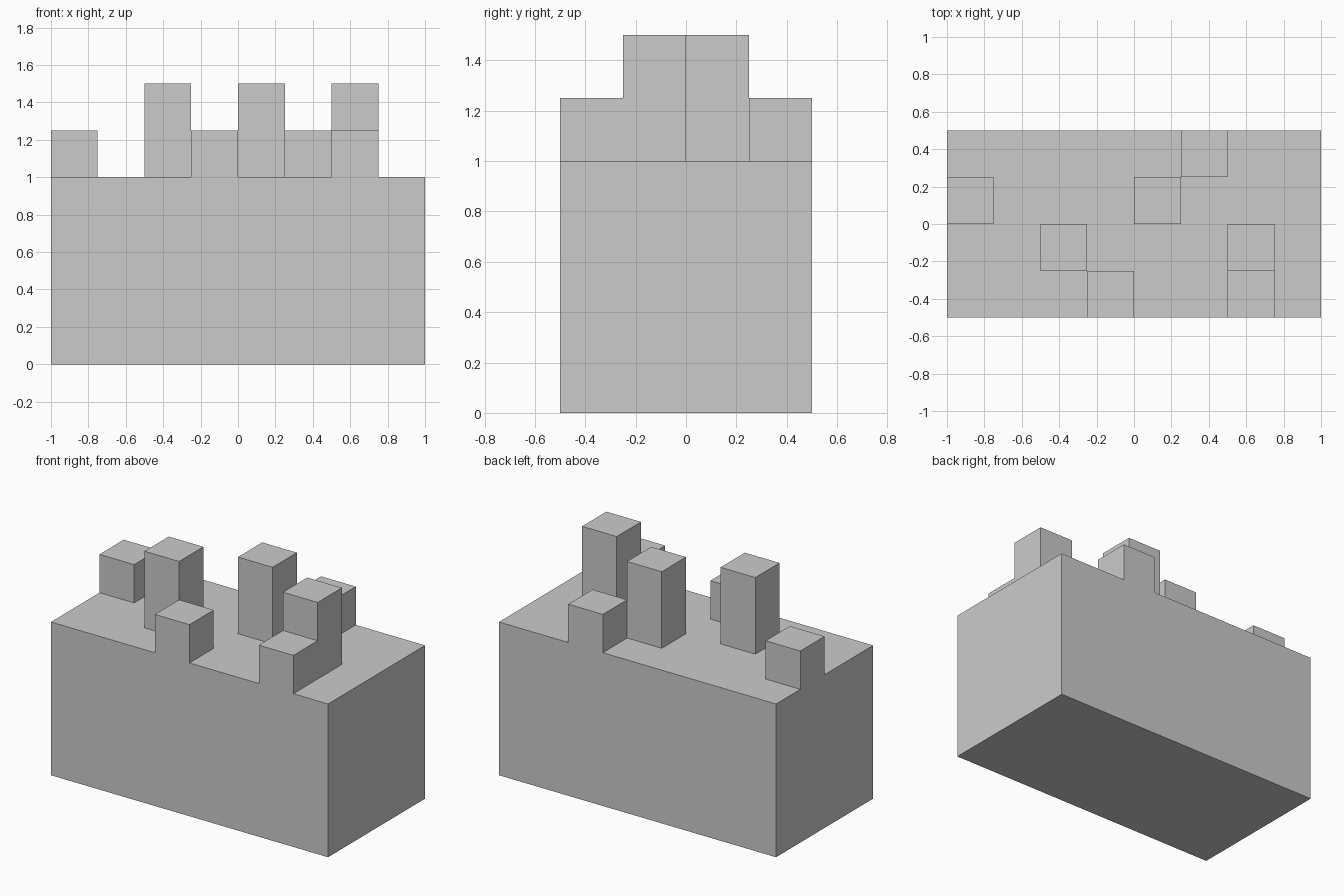
import bpy
import bmesh
from mathutils import Matrix, Vector

if "Cube" in bpy.data.objects:
    bpy.data.objects.remove(bpy.data.objects["Cube"])

CELL = 0.25
bm = bmesh.new()

# Top deck of the block: 8 x 4 square cells at z = 1
bmesh.ops.create_grid(bm, x_segments=8, y_segments=4, size=1,
                      matrix=Matrix.Translation((0, 0, 1)) @ Matrix.Diagonal((1, 0.5, 1, 1)))

# Side walls and underside, so the block is closed before the studs are raised
rim = [e for e in bm.edges if e.is_boundary]
out = bmesh.ops.extrude_edge_only(bm, edges=rim)
verts = [v for v in out["geom"] if isinstance(v, bmesh.types.BMVert)]
bmesh.ops.translate(bm, verts=verts, vec=(0, 0, -1))
bmesh.ops.holes_fill(bm, edges=[e for e in bm.edges if e.is_boundary], sides=0)


def raise_cells(corners, z, height):
    """Extrude the flat cells whose lower-left corners are given."""
    centres = [Vector((x + CELL / 2, y + CELL / 2, z)) for x, y in corners]
    faces = [f for f in bm.faces
             if any((f.calc_center_median() - c).length < 0.01 for c in centres)]
    out = bmesh.ops.extrude_face_region(bm, geom=faces)
    verts = [v for v in out["geom"] if isinstance(v, bmesh.types.BMVert)]
    bmesh.ops.translate(bm, verts=verts, vec=(0, 0, height))
    # Remove the source cells if the extrusion kept them
    bmesh.ops.delete(bm, geom=[f for f in faces if f.is_valid], context='FACES_ONLY')


# Short studs
for corner in [(-1, 0), (-0.25, -0.5), (0.25, 0.25)]:
    raise_cells([corner], 1, CELL)

# Tall studs
for corner in [(-0.5, -0.25), (0, 0)]:
    raise_cells([corner], 1, 2 * CELL)

# Stepped stud: a two-cell base with its rear half raised again
raise_cells([(0.5, -0.5), (0.5, -0.25)], 1, CELL)
raise_cells([(0.5, -0.25)], 1 + CELL, CELL)

bmesh.ops.recalc_face_normals(bm, faces=bm.faces[:])

mesh = bpy.data.meshes.new("studded_block")
bm.to_mesh(mesh)
bm.free()
block = bpy.data.objects.new("studded_block", mesh)
bpy.context.collection.objects.link(block)
